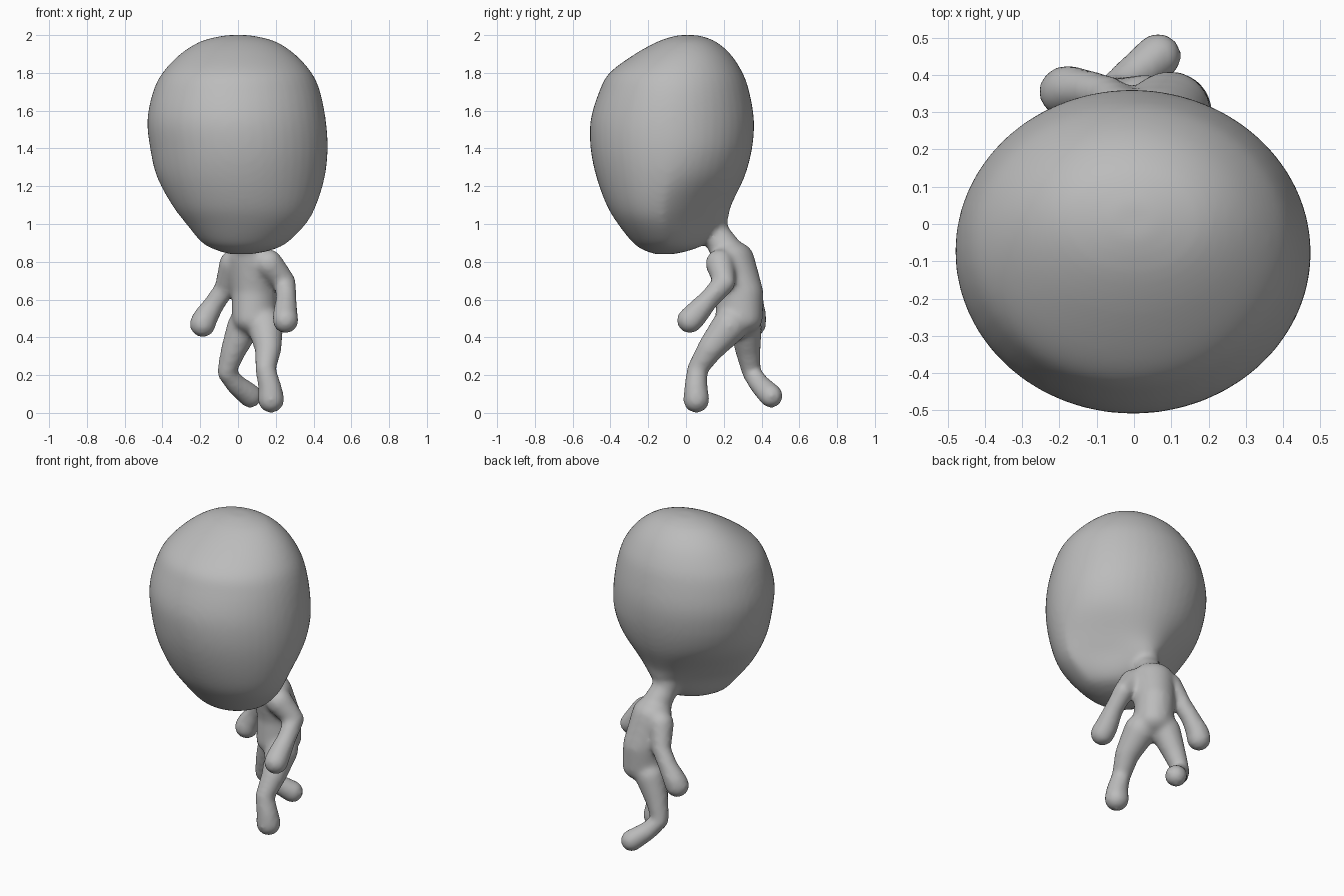
import bpy, bmesh, math
from mathutils import Vector, Matrix

default_cube = bpy.data.objects.get("Cube")
if default_cube:
    bpy.data.objects.remove(default_cube, do_unlink=True)

# One plain grey for the whole figure
grey = bpy.data.materials.new("plain_grey")
grey.use_nodes = True
colour = (0.5, 0.5, 0.5, 1.0)
grey.diffuse_color = colour
grey.node_tree.nodes["Principled BSDF"].inputs["Base Color"].default_value = colour

# The torso is turned so that its chest faces front and to its right
TURN = Matrix.Rotation(math.radians(-35), 3, "Z")

skin = bmesh.new()


def ball_points(centre, size, turn):
    """Points on an ellipsoid, as a list of vectors."""
    ball = bmesh.new()
    bmesh.ops.create_uvsphere(ball, u_segments=20, v_segments=12, radius=1)
    points = [Vector(centre) + turn @ (v.co * Vector(size)) for v in ball.verts]
    ball.free()
    return points


def hull(points):
    """Closed convex skin around the points, added to the figure."""
    part = bmesh.new()
    for point in points:
        part.verts.new(point)
    result = bmesh.ops.convex_hull(part, input=part.verts)
    spare = {g for g in result["geom_interior"] if isinstance(g, bmesh.types.BMVert)}
    bmesh.ops.delete(part, geom=list(spare), context="VERTS")
    add_part(part)


def add_part(part):
    bmesh.ops.recalc_face_normals(part, faces=part.faces)
    mesh = bpy.data.meshes.new("part")
    part.to_mesh(mesh)
    part.free()
    skin.from_mesh(mesh)
    bpy.data.meshes.remove(mesh)


def chain(balls, turn=Matrix.Identity(3)):
    """Tapering limb through balls given as centre and size."""
    shapes = [ball_points(centre, size, turn) for centre, size in balls]
    for first, second in zip(shapes, shapes[1:]):
        hull(first + second)


def limb(*joints):
    chain([((x, y, z), (r, r, r)) for x, y, z, r in joints])


def smooth_rows(rows, steps):
    """Catmull-Rom rows between the given ones."""
    rows = [Vector(row) for row in rows]
    padded = [rows[0]] + rows + [rows[-1]]
    result = []
    for a, b, c, d in zip(padded, padded[1:], padded[2:], padded[3:]):
        for step in range(steps):
            t = step / steps
            result.append(b + (c - a) * t / 2 + (a * 2 - b * 5 + c * 4 - d) * t * t / 2
                          + (b * 3 - a - c * 3 + d) * t ** 3 / 2)
    return result + [rows[-1]]


# Head sections: height, front, back, right edge, left edge, pinch of the back
HEAD = [
    (.84, -.16, -.07, -.04, .07, 0),
    (.86, -.22, .02, -.11, .17, .1),
    (.9, -.28, .11, -.19, .26, .5),
    (1, -.36, .21, -.275, .36, .9),
    (1.1, -.42, .24, -.35, .415, .55),
    (1.25, -.475, .31, -.43, .46, .15),
    (1.4, -.505, .35, -.465, .475, 0),
    (1.55, -.505, .36, -.48, .465, 0),
    (1.7, -.46, .335, -.45, .435, 0),
    (1.8, -.405, .3, -.4, .39, 0),
    (1.9, -.27, .235, -.305, .3, 0),
    (1.97, -.14, .15, -.19, .19, 0),
    (2, -.04, .06, -.06, .06, 0),
]


def build_head(segments=48):
    head = bmesh.new()
    rings = []
    for z, front, back, right, left, pinch in smooth_rows(HEAD, 4):
        middle_x, half = (left + right) / 2, (left - right) / 2
        middle_y = front + (back - front) * (0.5 - 0.08 * pinch)
        ring = []
        for i in range(segments):
            angle = math.tau * i / segments
            c, s = math.cos(angle), math.sin(angle)
            reach = back - middle_y if s > 0 else middle_y - front
            narrow = 1 - 0.6 * max(pinch, 0) * max(s, 0)
            ring.append(head.verts.new((middle_x + half * c * narrow,
                                        middle_y + reach * s, z)))
        rings.append(ring)
    for low, high in zip(rings, rings[1:]):
        for i in range(segments):
            j = (i + 1) % segments
            head.faces.new((low[i], low[j], high[j], high[i]))
    head.faces.new(rings[0][::-1])
    head.faces.new(rings[-1])
    add_part(head)


build_head()

# Neck, flaring up into the back of the head
limb((.03, .11, 1.04, .1), (.035, .155, .95, .075), (.06, .215, .86, .085))

# Torso, from shoulders to hips
chain([
    ((.065, .245, .82), (.125, .112, .09)),
    ((.086, .287, .64), (.117, .127, .08)),
    ((.09, .28, .495), (.117, .132, .085)),
], TURN)

# Left arm swings forward, right arm hangs back
limb((.16, .18, .79, .078), (.25, .205, .69, .058), (.255, .12, .6, .055),
     (.25, .05, .52, .067), (.252, .02, .49, .07))
limb((-.025, .285, .79, .075), (-.07, .345, .66, .054), (-.13, .36, .57, .056),
     (-.175, .36, .5, .067), (-.187, .355, .47, .07))

# Left leg steps forward, right leg trails with its foot lifted
limb((.145, .23, .46, .095), (.16, .13, .34, .071), (.145, .058, .23, .054),
     (.17, .052, .13, .063), (.175, .055, .07, .071))
limb((.03, .315, .46, .088), (-.025, .328, .33, .067), (-.062, .345, .215, .05),
     (-.01, .39, .15, .055), (.065, .45, .09, .064))

# One continuous skin, melted together and smoothed
mesh = bpy.data.meshes.new("big_headed_figure")
skin.to_mesh(mesh)
skin.free()
figure = bpy.data.objects.new("big_headed_figure", mesh)
bpy.context.collection.objects.link(figure)
mesh.materials.append(grey)

remesh = figure.modifiers.new("one_skin", "REMESH")
remesh.mode = "VOXEL"
remesh.voxel_size = 0.014
remesh.use_smooth_shade = True
smooth = figure.modifiers.new("soften", "SMOOTH")
smooth.factor = 0.5
smooth.iterations = 12
